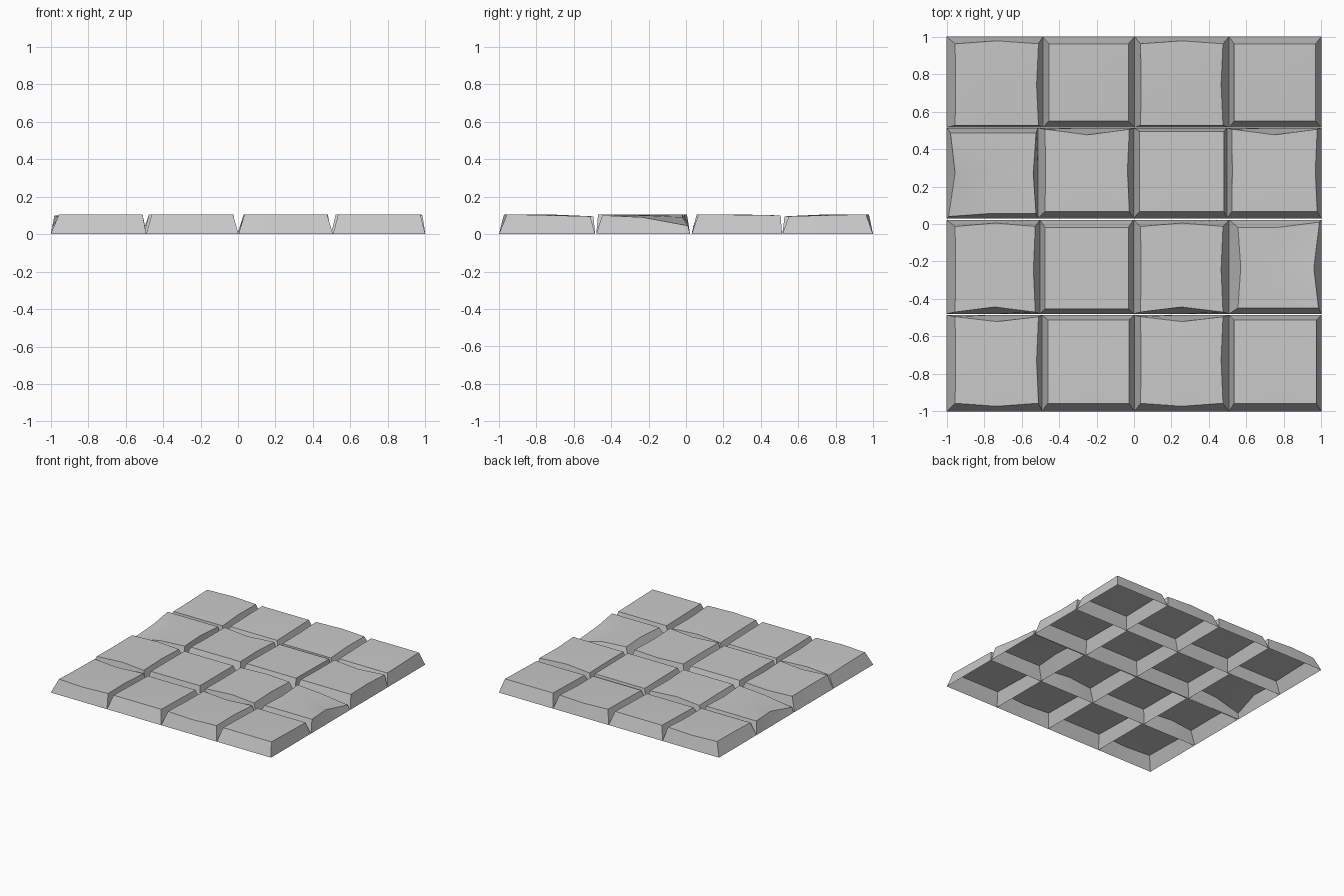
import bpy, bmesh, math

if "Cube" in bpy.data.objects:
    bpy.data.objects.remove(bpy.data.objects["Cube"])

stone = bpy.data.materials.new("grey stone")
stone.diffuse_color = (0.58, 0.58, 0.58, 1)
stone.use_nodes = True
stone.node_tree.nodes["Principled BSDF"].inputs["Base Color"].default_value = stone.diffuse_color

# ground outline of the slabs: (front, back) per row, column joints per row; rows run back to front
row_y = [(0.515, 1.0), (0.03, 0.513), (-0.48, 0.022), (-1.0, -0.486)]
col_x = [(-1, -0.487, 0.003, 0.507, 1), (-1, -0.512, -0.003, 0.497, 1),
         (-1, -0.502, -0.003, 0.507, 1), (-1, -0.49, 0.003, 0.507, 1)]

# worn top face of each slab: left, right, front, back
tops = [
    [(-.955, -.51, .527, .962), (-.455, -.03, .55, .962), (.035, .475, .527, .962), (.535, .97, .55, .962)],
    [(-.98, -.523, .057, .487), (-.475, -.025, .067, .506), (.03, .48, .067, .495), (.522, .978, .067, .506)],
    [(-.955, -.527, -.47, -.013), (-.475, -.03, -.453, -.018), (.035, .475, -.47, -.013), (.555, .985, -.448, -.018)],
    [(-.955, -.51, -.957, -.495), (-.46, -.027, -.957, -.512), (.035, .475, -.957, -.495), (.535, .973, -.957, -.512)],
]
# height of the front and back top edge in each row
edge_z = [(0.095, 0.106), (0.106, 0.1), (0.106, 0.105), (0.106, 0.095)]
# inward shift of the front / back edge middle on the chipped slabs of each row
chips = [(0, -0.016), (0, 0.03), (0.027, -0.018), (-0.016, 0.026)]
chipped = {(0, 0), (0, 2), (1, 1), (1, 3), (2, 0), (2, 2), (3, 0), (3, 2)}


def ring(l, r, f, b, zf, zb, mids=(0, 0, 0, 0)):
    """Four corners and four edge middles, counter-clockwise from front left."""
    mf, mr, mb, ml = mids
    x, y, z = (l + r) / 2, (f + b) / 2, (zf + zb) / 2
    return [[l, f, zf], [x, f + mf, zf], [r, f, zf], [r - mr, y, z],
            [r, b, zb], [x, b - mb, zb], [l, b, zb], [l + ml, y, z]]


def slab(name, base, top, centre):
    bm = bmesh.new()
    lo = [bm.verts.new(p) for p in base]
    hi = [bm.verts.new(p) for p in top]
    c = bm.verts.new(centre)
    for i in range(8):
        j = (i + 1) % 8
        bm.faces.new((lo[i], lo[j], hi[j], hi[i]))   # sloping side
        bm.faces.new((hi[i], hi[j], c))              # worn top, underside stays open
    me = bpy.data.meshes.new(name)
    bm.to_mesh(me)
    bm.free()
    me.materials.append(stone)
    ob = bpy.data.objects.new(name, me)
    bpy.context.collection.objects.link(ob)
    return ob


for row in range(4):
    for col in range(4):
        f, b = row_y[row]
        base = ring(col_x[row][col], col_x[row][col + 1], f, b, 0, 0)
        l, r, tf, tb = tops[row][col]
        mids = (0, 0, 0, 0)
        if (row, col) in chipped:
            mids = (chips[row][0], 0.01, chips[row][1], 0.003)
        top = ring(l, r, tf, tb, *edge_z[row], mids)
        zc = 0.105
        # two slabs with one broken, sunken outer corner
        if (row, col) == (1, 0):
            top = ring(l, r, tf, tb, 0.105, 0.1, (0, 0.015, 0, 0.025))
            top[0] = [-0.99, 0.04, 0.045]
            top[1][2], top[7][2], zc = 0.09, 0.09, 0.1
        if (row, col) == (2, 3):
            top = ring(l, r, tf, tb, 0.1, 0.105, (0, 0.025, 0, 0.015))
            top[4] = [0.99, 0.01, 0.045]
            top[5][2], top[3][2], zc = 0.09, 0.09, 0.1
        ob = slab(f"paving_slab_{row + 1}_{col + 1}", base, top, ((l + r) / 2, (tf + tb) / 2, zc))
        bpy.context.view_layer.objects.active = ob
        ob.select_set(True)

# soft shading on the worn faces, sharp slab edges
bpy.ops.object.shade_smooth_by_angle(angle=math.radians(30))
